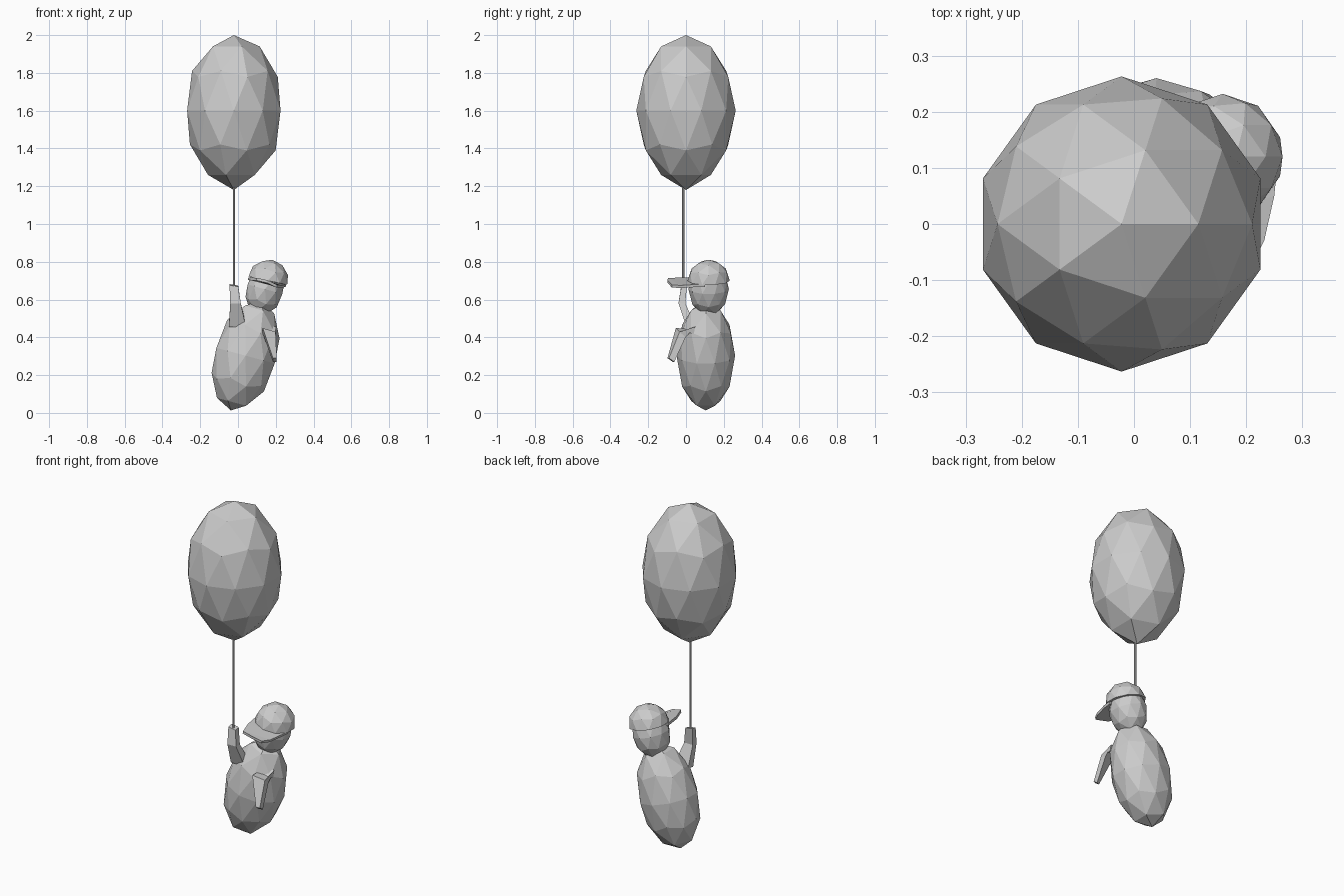
import bpy, bmesh, math
from mathutils import Vector, Matrix

if "Cube" in bpy.data.objects:
    bpy.data.objects.remove(bpy.data.objects["Cube"])


def finish(name, bm):
    bmesh.ops.recalc_face_normals(bm, faces=bm.faces[:])
    me = bpy.data.meshes.new(name)
    bm.to_mesh(me)
    bm.free()
    ob = bpy.data.objects.new(name, me)
    bpy.context.collection.objects.link(ob)
    return ob


def ico(name, loc, scale, tilt=0.0, half=False, pole=None):
    """Low-poly ellipsoid leaning towards +x; optionally only its upper half."""
    bm = bmesh.new()
    bmesh.ops.create_icosphere(bm, subdivisions=2, radius=1)
    if half:
        geom = bm.verts[:] + bm.edges[:] + bm.faces[:]
        bmesh.ops.bisect_plane(bm, geom=geom, plane_co=(0, 0, 0), dist=1e-4,
                               plane_no=(0, 0, 1), clear_inner=True)
        bmesh.ops.holes_fill(bm, edges=[e for e in bm.edges if e.is_boundary])
    if pole:
        min(bm.verts, key=lambda v: v.co.z).co.z = pole
    m = (Matrix.Translation(loc) @ Matrix.Rotation(math.radians(tilt), 4, 'Y')
         @ Matrix.Diagonal((*scale, 1)))
    bmesh.ops.transform(bm, matrix=m, verts=bm.verts[:])
    return finish(name, bm)


def limb(name, sections):
    """Loft of four-sided sections: centre, half-width vector, half-thickness vector."""
    bm = bmesh.new()
    rings = []
    for c, u, v in sections:
        c, u, v = Vector(c), Vector(u), Vector(v)
        rings.append([bm.verts.new(p) for p in (c - u - v, c + u - v, c + u + v, c - u + v)])
    for a, b in zip(rings, rings[1:]):
        for i in range(4):
            j = (i + 1) % 4
            bm.faces.new((a[i], a[j], b[j], b[i]))
    bm.faces.new(rings[0])
    bm.faces.new(rings[-1])
    return finish(name, bm)


# Balloon with its lower point drawn down to the string
ico("balloon", (-0.022, 0, 1.6), (0.26, 0.263, 0.4), pole=-1.05)

# String
bm = bmesh.new()
bmesh.ops.create_cone(bm, cap_ends=True, segments=6, radius1=0.006, radius2=0.006, depth=0.6)
bmesh.ops.translate(bm, verts=bm.verts[:], vec=(-0.02, -0.014, 0.89))
finish("string", bm)

# Leaning body, head and cap
ico("body", (0.04, 0.105, 0.303), (0.168, 0.155, 0.3), tilt=15)
ico("head", (0.143, 0.12, 0.655), (0.1, 0.107, 0.145), tilt=15)
ico("cap", (0.158, 0.12, 0.7), (0.11, 0.112, 0.113), tilt=12, half=True)

# Cap brim
bm = bmesh.new()
outline = [(0.055, 0.09, 0.718), (0.07, -0.01, 0.716), (0.1, -0.095, 0.715),
           (0.155, -0.098, 0.703), (0.208, -0.075, 0.678), (0.232, -0.03, 0.675),
           (0.25, 0.05, 0.68), (0.255, 0.1, 0.68)]
top = [bm.verts.new(p) for p in outline]
low = [bm.verts.new((x - 0.003, y, z - 0.014)) for x, y, z in outline]
n = len(top)
for ring in (top, low):
    for i in range(n // 2 - 1):
        bm.faces.new((ring[i], ring[i + 1], ring[n - 2 - i], ring[n - 1 - i]))
for i in range(n):
    j = (i + 1) % n
    bm.faces.new((top[i], top[j], low[j], low[i]))
finish("cap_brim", bm)

# Raised arm holding the string
limb("raised_arm", [
    ((-0.003, 0.025, 0.462), (0.045, 0, 0), (0, 0.022, 0.008)),
    ((-0.013, -0.022, 0.58), (0.028, 0, 0), (0, 0.018, 0)),
    ((-0.022, -0.01, 0.675), (0.023, 0, -0.004), (0, 0.015, 0.003)),
])

# Lowered arm
limb("lowered_arm", [
    ((0.165, 0.045, 0.45), (0.036, 0, -0.012), (0, 0.004, 0.018)),
    ((0.165, -0.028, 0.425), (0.034, 0.01, -0.01), (0, 0.016, -0.014)),
    ((0.195, -0.08, 0.28), (0.01, 0.004, 0), (0, 0.014, -0.01)),
])
